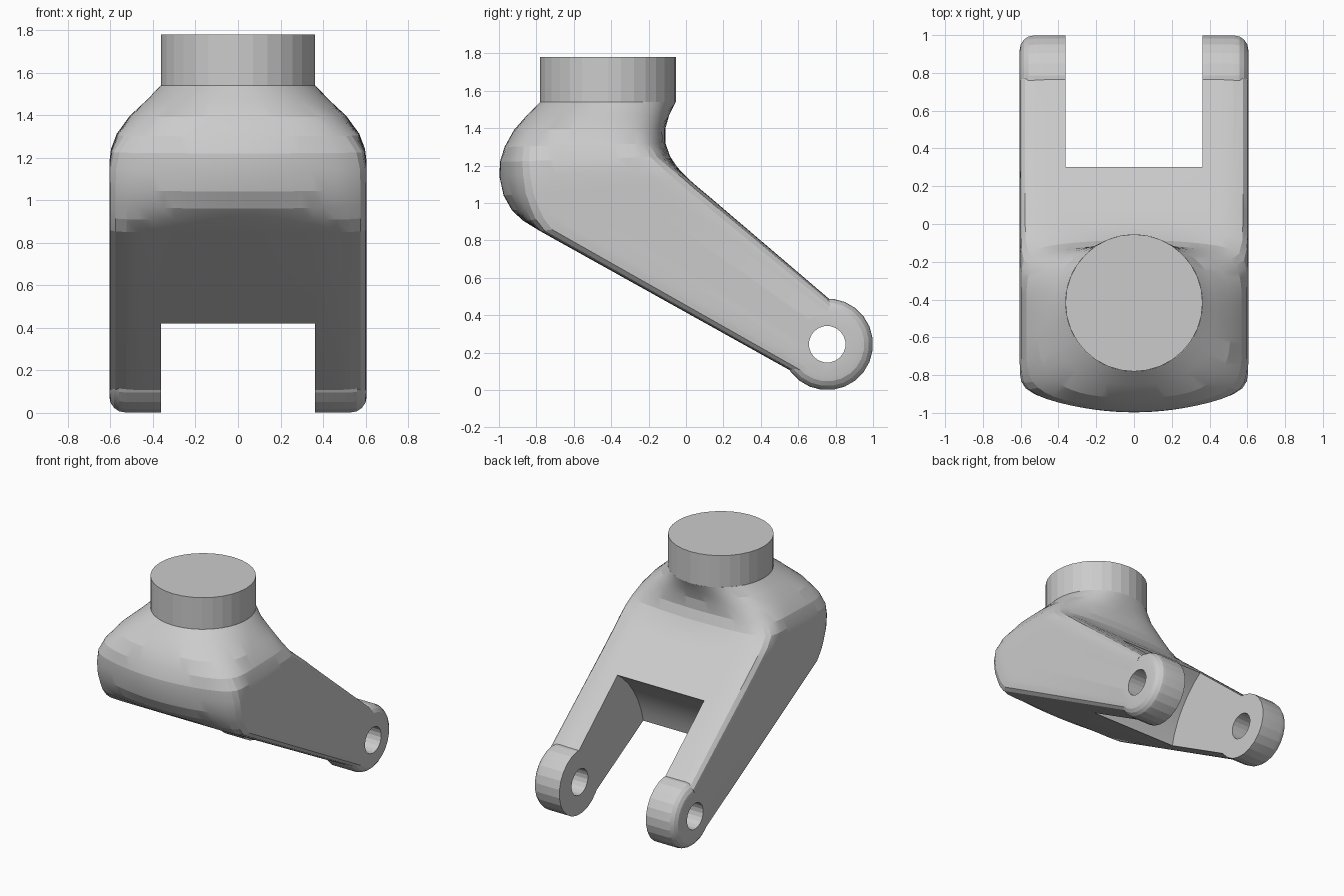
import bpy, bmesh, math
from mathutils import Vector, Matrix

if "Cube" in bpy.data.objects:
    bpy.data.objects.remove(bpy.data.objects["Cube"])

grey = bpy.data.materials.new("plain grey")
grey.use_nodes = True
grey.diffuse_color = (0.6, 0.6, 0.6, 1)
grey.node_tree.nodes["Principled BSDF"].inputs["Base Color"].default_value = grey.diffuse_color

AXLE = Vector((0, 0.755, 0.245))
HALF_WIDTH, SLOT_HALF = 0.605, 0.363


def make_object(name, bm):
    bmesh.ops.recalc_face_normals(bm, faces=bm.faces)
    mesh = bpy.data.meshes.new(name)
    bm.to_mesh(mesh)
    bm.free()
    mesh.materials.append(grey)
    obj = bpy.data.objects.new(name, mesh)
    bpy.context.collection.objects.link(obj)
    return obj


def loft(name, rings):
    bm = bmesh.new()
    loops = [[bm.verts.new(p) for p in ring] for ring in rings]
    for a, b in zip(loops, loops[1:]):
        for i in range(len(a)):
            j = (i + 1) % len(a)
            bm.faces.new((a[i], a[j], b[j], b[i]))
    bm.faces.new(loops[0])
    bm.faces.new(loops[-1])
    return make_object(name, bm)


def x_lathe(name, outline, sides):
    """Closed round solid about the axle, from (x, radius) pairs."""
    turns = [math.tau * (i + 0.5) / sides for i in range(sides)]
    return loft(name, [[AXLE + Vector((x, r * math.cos(t), r * math.sin(t)))
                        for t in turns] for x, r in outline])


def combine(target, other, operation):
    mod = target.modifiers.new(operation.lower(), 'BOOLEAN')
    mod.operation, mod.object, mod.solver = operation, other, 'EXACT'
    bpy.context.view_layer.objects.active = target
    bpy.ops.object.modifier_apply(modifier=mod.name)
    bpy.data.objects.remove(other)


def section(front, back, width, power, bulge, hollow, count=96):
    """Rounded-square ring between two points on the centre plane."""
    f, b = Vector((0, *front)), Vector((0, *back))
    middle, half = (f + b) / 2, (b - f) / 2
    ring = []
    for i in range(count):
        a = math.tau * i / count
        c, s = math.cos(a), math.sin(a)
        r = (abs(c) ** power + abs(s) ** power) ** (-1 / power)
        u, v = r * c, r * s
        curve = bulge * max(0, -v) - hollow * max(0, v)
        p = middle + half * v + half.normalized() * curve * u * u
        p.x = width * u
        ring.append(p)
    return ring


# Body: swept from the round neck base down into the broad sloping arm
W = HALF_WIDTH
body = loft("fork_body", [section(*s) for s in (
    ((-0.78, 1.54), (-0.055, 1.54), SLOT_HALF, 2, 0, 0),
    ((-0.85, 1.47), (-0.09, 1.47), 0.43, 2.5, 0.01, 0.01),
    ((-0.92, 1.39), (-0.11, 1.40), 0.51, 3.6, 0.04, 0.03),
    ((-0.97, 1.30), (-0.11, 1.32), 0.57, 6, 0.08, 0.05),
    ((-0.995, 1.22), (-0.085, 1.25), 0.597, 10, 0.11, 0.05),
    ((-0.997, 1.14), (-0.045, 1.19), W, 13, 0.12, 0.02),
    ((-0.975, 1.04), (0.01, 1.132), W, 14, 0.11, 0),
    ((-0.93, 0.96), (0.07, 1.08), W, 14, 0.09, 0),
    ((-0.87, 0.905), (0.13, 1.03), W, 14, 0.05, 0),
    ((-0.78, 0.85), (0.20, 0.97), W, 14, 0, 0),
    ((0.62, 0.07), (0.78, 0.475), W, 14, 0, 0))])

# Axle barrel with rounded outer rims
R, RIM = 0.245, 0.075
rim = [(W - RIM + RIM * math.sin(t), R - RIM + RIM * math.cos(t))
       for t in (math.pi / 8 * k for k in range(5))]
barrel = x_lathe("barrel", [(-x, r) for x, r in reversed(rim)] + rim, 24)
combine(body, barrel, 'UNION')

# Wheel clearance slot and axle hole
combine(body, x_lathe("slot_cutter", [(-SLOT_HALF, 0.783), (SLOT_HALF, 0.783)], 48), 'DIFFERENCE')
combine(body, x_lathe("hole_cutter", [(-1, 0.098), (1, 0.098)], 20), 'DIFFERENCE')

# Neck post
bm = bmesh.new()
bmesh.ops.create_cone(bm, cap_ends=True, segments=32, radius1=SLOT_HALF, radius2=SLOT_HALF,
                      depth=0.24, matrix=Matrix.Translation((0, -0.4175, 1.66)))
make_object("neck_post", bm)

# Soft shading on the body only where the surface flows
bpy.ops.object.select_all(action='DESELECT')
body.select_set(True)
bpy.context.view_layer.objects.active = body
bpy.ops.object.shade_smooth_by_angle(angle=math.radians(14))
